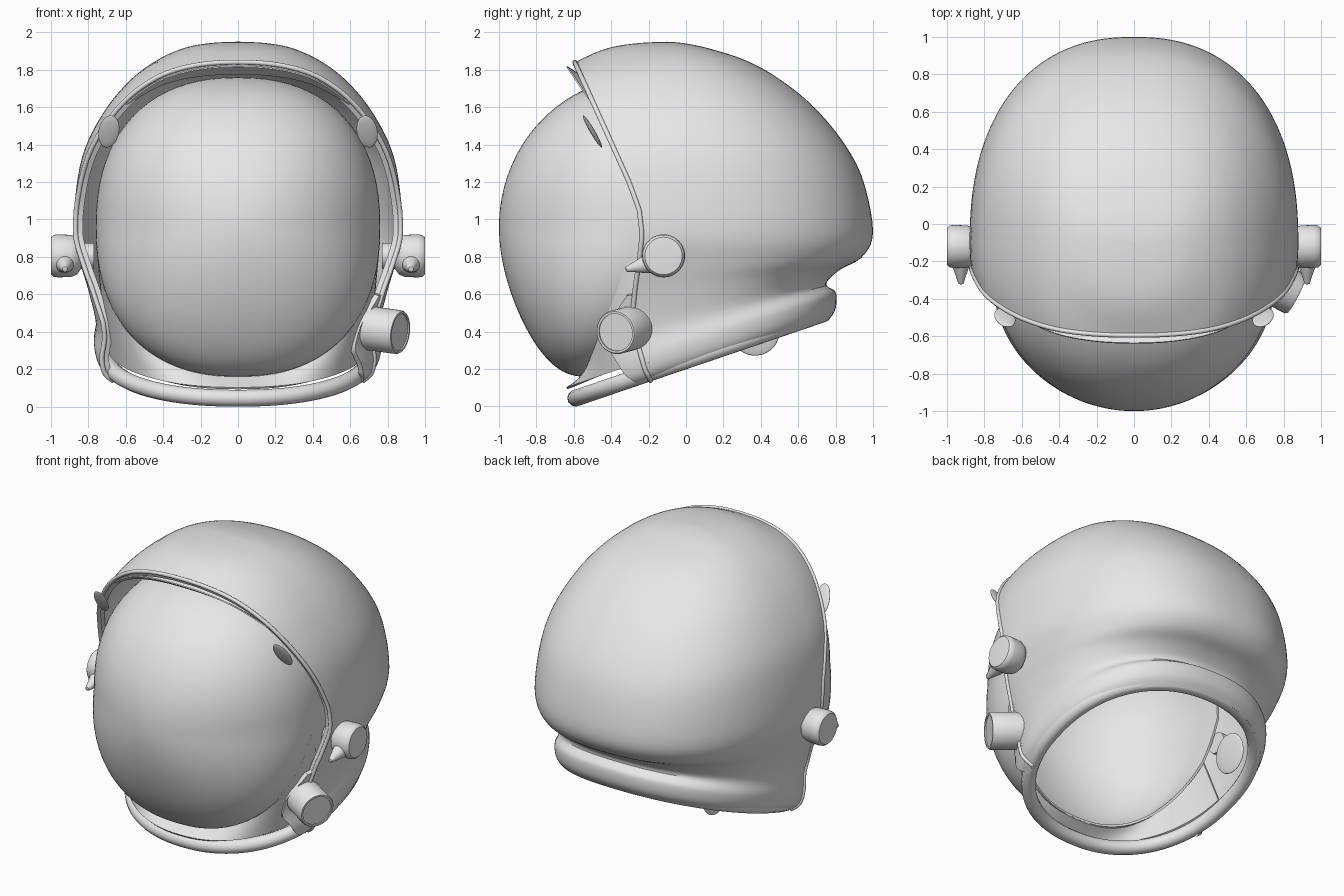
import bpy, bmesh
from math import sin, cos, pi, radians
from mathutils import Vector, Matrix

if "Cube" in bpy.data.objects:
    bpy.data.objects.remove(bpy.data.objects["Cube"])

grey = bpy.data.materials.new("light_grey")
grey.use_nodes = True
GREY = (0.8, 0.8, 0.8, 1)
grey.diffuse_color = GREY
grey.node_tree.nodes["Principled BSDF"].inputs["Base Color"].default_value = GREY


def finish(name, data, thickness=0):
    """Link an object, apply its thickness and shade it smooth."""
    ob = bpy.data.objects.new(name, data)
    bpy.context.collection.objects.link(ob)
    data.materials.append(grey)
    if thickness:
        ob.modifiers.new("thickness", "SOLIDIFY").thickness = thickness
    bpy.ops.object.select_all(action="DESELECT")
    ob.select_set(True)
    bpy.context.view_layer.objects.active = ob
    bpy.ops.object.convert(target="MESH")
    bpy.ops.object.shade_smooth_by_angle(angle=radians(40))
    return ob


def mesh_object(name, bm, thickness=0):
    me = bpy.data.meshes.new(name)
    bm.to_mesh(me)
    bm.free()
    return finish(name, me, thickness)


def grid(name, rows, thickness=0):
    """Skin a list of equally long rows of points."""
    bm = bmesh.new()
    vs = [[bm.verts.new(p) for p in row] for row in rows]
    for a, b in zip(vs, vs[1:]):
        for j in range(len(a) - 1):
            bm.faces.new((a[j], a[j + 1], b[j + 1], b[j]))
    bmesh.ops.remove_doubles(bm, verts=bm.verts, dist=0.0005)
    return mesh_object(name, bm, thickness)


def tube(name, points, radius, closed=False):
    cu = bpy.data.curves.new(name, "CURVE")
    cu.dimensions = "3D"
    cu.bevel_depth = radius
    cu.bevel_resolution = 4
    cu.use_fill_caps = True
    sp = cu.splines.new("POLY")
    sp.points.add(len(points) - 1)
    for p, co in zip(sp.points, points):
        p.co = (*co, 1)
    sp.use_cyclic_u = closed
    return finish(name, cu)


def lathe(name, profile, start, axis, steps=40):
    """Turn (radius, height) pairs around an axis."""
    turn = Matrix.Translation(start) @ Vector(axis).to_track_quat("Z", "Y").to_matrix().to_4x4()
    rows = [[turn @ Vector((r * cos(2 * pi * j / steps), r * sin(2 * pi * j / steps), h))
             for j in range(steps + 1)] for r, h in profile]
    return grid(name, rows)


def pad(name, loc, size, turn=(0, 0, 0)):
    bm = bmesh.new()
    bmesh.ops.create_uvsphere(bm, u_segments=24, v_segments=16, radius=1)
    ob = mesh_object(name, bm)
    ob.location, ob.scale, ob.rotation_euler = loc, size, turn


def rounded(v, n):
    return (1 if v >= 0 else -1) * abs(v) ** (2 / n)


def catmull(a, b, c, d, t):
    return b + t / 2 * (c - a + t * (2 * a - 5 * b + 4 * c - d + t * (3 * (b - c) + d - a)))


# Shell levels: height at centre, tilt, front y, back y, half width
LEVELS = [
    (.20, .34, -.58, .76, .70), (.25, .34, -.62, .80, .75), (.34, .34, -.63, .80, .77),
    (.46, .26, -.65, .75, .76), (.63, .12, -.72, .82, .80), (.76, .04, -.77, .94, .84),
    (.93, 0, -.80, 1.0, .878), (1.2, 0, -.85, .95, .86), (1.4, 0, -.90, .85, .81),
    (1.6, 0, -.88, .685, .70), (1.75, 0, -.76, .50, .57), (1.85, 0, -.575, .32, .435),
    (1.915, 0, -.42, .12, .29), (1.942, 0, -.26, -.01, .15), (1.95, 0, -.1, -.1, 0)]
# Side profiles of the face opening and of the hose flange: z, y
OPENING = [(.12, -.18), (.2, -.22), (.45, -.29), (.65, -.27), (.78, -.25),
           (.92, -.235), (1.05, -.25), (1.2, -.305), (1.83, -.59), (2.1, -.72)]
FLANGE = [(.12, -.26), (.17, -.33), (.3, -.41), (.45, -.41), (.65, -.28), (.8, -.2)]
TOP = len(LEVELS) - 1


def shell_point(u, th):
    i = min(int(u), TOP - 1)
    near = [LEVELS[min(max(i + k, 0), TOP)] for k in (-1, 0, 1, 2)]
    z, tilt, front, back, w = (catmull(*col, u - i) for col in zip(*near))
    mid = -.1 + .2 * max(0, 1 - z / .9)
    c = rounded(cos(th), 2.3)
    y = mid - c * (mid - front if c > 0 else back - mid)
    return Vector((w * rounded(sin(th), 2.3), y, z + tilt * y))


def behind(p, profile):
    z = min(max(p.z, profile[0][0]), profile[-1][0])
    for (z0, y0), (z1, y1) in zip(profile, profile[1:]):
        if z <= z1:
            return p.y >= y0 + (y1 - y0) * (z - z0) / (z1 - z0)


def bisect(test, lo, hi):
    """Smallest value for which the test holds."""
    for _ in range(30):
        m = (lo + hi) / 2
        lo, hi = (lo, m) if test(m) else (m, hi)
    return hi


def edge_angle(u, profile):
    return bisect(lambda th: behind(shell_point(u, th), profile), 0, pi * .8)


# Shell, with its front edge following the face opening
brow_u = bisect(lambda u: behind(shell_point(u, 0), OPENING), 8, TOP)
lower = [brow_u * (1 - (s / 60) ** 1.5) for s in range(60, -1, -1)]
upper = [brow_u + (TOP - brow_u) * s / 24 for s in range(1, 25)]
rows, rim = [], []
for u in lower + upper:
    a = edge_angle(u, OPENING) if u < brow_u else 0
    if u <= brow_u:
        rim.append(shell_point(u, a))
    rows.append([shell_point(u, a + (2 * pi - 2 * a) * j / 80) for j in range(81)])
grid("shell", rows, .04)

# Bead around the face opening
mirrored = [Vector((-p.x, p.y, p.z)) for p in reversed(rim[:-1])]
rim_path = rim + mirrored
tube("opening_bead", rim_path, .013)

# Flange that carries the hose connector, on one side only
flange = []
for i in range(25):
    u = i / 6
    a, b = edge_angle(u, FLANGE), edge_angle(u, OPENING) + .04
    flange.append([shell_point(u, a + (b - a) * j / 8) for j in range(9)])
grid("hose_flange", flange, .03)

# Crescent plate under the brow
brow = [p for p in rim_path if abs(p.x) < .6 and p.z > 1.4]
fade = [(1 - (p.x / .6) ** 2) ** .5 for p in brow]
grid("brow_plate", [
    [p + Vector((0, .02, -.02 - .04 * f)) for p, f in zip(brow, fade)],
    [p + Vector((0, .02 - .06 * f, -.02)) for p, f in zip(brow, fade)]], .008)


# Bulging visor with a skirt that runs back into the shell
def visor_point(t, s):
    r = sin(t)
    x = .76 * r * rounded(sin(s), 2.3)
    z = .96 - .8 * r * rounded(cos(s), 2.3)
    edge = -.24 - .31 * min(1, max(0, (.96 - z) / .8))
    return Vector((x, edge - (1 + edge) * cos(t), z))


turns = [2 * pi * j / 80 for j in range(81)]
dome = [[visor_point(pi / 2 * i / 32, s) for s in turns] for i in range(32, -1, -1)]
skirt = [p + Vector((0, .16 * min(1, (p.z - .16) / .5), 0)) for p in dome[0]]
grid("visor", [skirt] + dome, .015)


# Neck ring and the chin panel above it
def ring_point(s, front, back, w, height):
    c = rounded(cos(s), 2.2)
    y = .08 - c * (.08 - front if c > 0 else back - .08)
    return Vector((w * rounded(sin(s), 2.2), y, height + .34 * y))


tube("neck_ring", [ring_point(2 * pi * j / 96, -.59, .73, .70, .245) for j in range(96)], .045, True)
chin = [radians(a) for a in range(-84, 85, 3)]
grid("chin_panel", [[ring_point(s, -.64, .73, .71, .32).lerp(visor_point(pi / 2, s), f) for s in chin]
                    for f in (0, .25, .5, .75, 1)], .012)

# Side pivots with levers, and brow clips
for side, s in (("left", 1), ("right", -1)):
    lathe(side + "_pivot", [(0, 0), (.07, 0), (.07, .07), (.1, .09), (.112, .12), (.115, .19),
                            (.112, .215), (.1, .228), (.08, .23), (0, .23)],
          (.77 * s, -.12, .805), (s, 0, 0))
    lathe(side + "_lever", [(0, 0), (.06, .05), (.042, .12), (.028, .16), (.014, .205), (0, .21)],
          (.925 * s, -.12, .785), (0, -.96, -.25), 20)
    pad(side + "_brow_clip", (.69 * s, -.5, 1.47), (.055, .012, .1), (radians(30), -.2 * s, 0))

# Hose connector on the flange
lathe("hose_connector", [(0, 0), (.13, 0), (.13, .06), (.118, .07), (.118, .27), (.112, .28),
                         (.10, .28), (.10, .272), (0, .272)], (.62, -.25, .43), (.88, -.45, -.12))

# Loose pad inside the neck
pad("neck_pad", (-.47, .37, .4), (.015, .13, .13), (.3, .15, 0))
